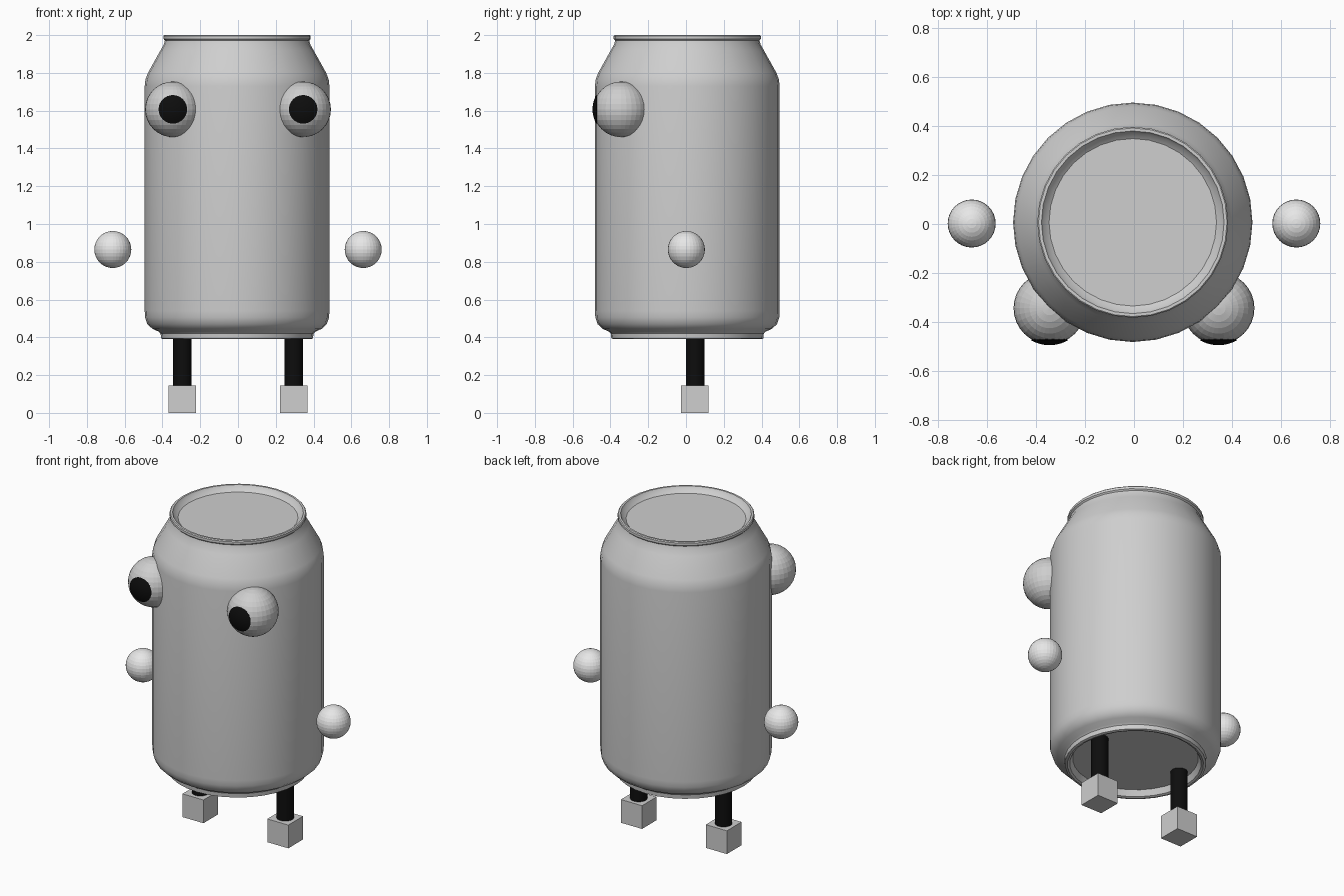
import bpy, bmesh, math
from mathutils import Matrix

if "Cube" in bpy.data.objects:
    bpy.data.objects.remove(bpy.data.objects["Cube"])


def material(name, value):
    m = bpy.data.materials.new(name)
    m.diffuse_color = (value, value, value, 1)
    m.use_nodes = True
    m.node_tree.nodes["Principled BSDF"].inputs["Base Color"].default_value = m.diffuse_color
    return m


METAL = material("grey metal", 0.62)
WHITE = material("off white", 0.88)
BLACK = material("black", 0.004)


def finish(name, bm, mat, loc, smooth=None):
    bmesh.ops.recalc_face_normals(bm, faces=bm.faces[:])
    me = bpy.data.meshes.new(name)
    bm.to_mesh(me)
    bm.free()
    me.materials.append(mat)
    ob = bpy.data.objects.new(name, me)
    ob.location = loc
    bpy.context.collection.objects.link(ob)
    if smooth:
        bpy.ops.object.select_all(action='DESELECT')
        ob.select_set(True)
        bpy.context.view_layer.objects.active = ob
        bpy.ops.object.shade_smooth_by_angle(angle=math.radians(smooth))
    return ob


def lathe(name, profile, mat, loc, sides=32, smooth=30, turn=None):
    """Revolve (radius, z) points around z; open ends are capped or closed to a tip."""
    bm = bmesh.new()
    rings = []
    for r, z in profile:
        if r == 0:
            rings.append([bm.verts.new((0, 0, z))] * sides)
        else:
            rings.append([bm.verts.new((r * math.cos(2 * math.pi * i / sides),
                                        r * math.sin(2 * math.pi * i / sides), z))
                          for i in range(sides)])
    for a, b in zip(rings, rings[1:]):
        for i in range(sides):
            j = (i + 1) % sides
            bm.faces.new(list(dict.fromkeys((a[i], a[j], b[j], b[i]))))
    for ring, (r, z) in ((rings[0], profile[0]), (rings[-1], profile[-1])):
        if r > 0:
            bm.faces.new(ring)
    if turn:
        bm.transform(turn)
    return finish(name, bm, mat, loc, smooth)


def ball(name, r, mat, loc):
    bm = bmesh.new()
    bmesh.ops.create_uvsphere(bm, u_segments=32, v_segments=16, radius=r)
    return finish(name, bm, mat, loc)


# Can body with recessed base, sloped shoulder, rolled rim and sunken lid
lathe("can_body", [
    (0.358, 0.43), (0.375, 0.395), (0.388, 0.39), (0.402, 0.394), (0.405, 0.42),
    (0.415, 0.43), (0.448, 0.445), (0.475, 0.47), (0.487, 0.505), (0.489, 0.54),
    (0.489, 1.73), (0.485, 1.765), (0.472, 1.80), (0.405, 1.92), (0.388, 1.95),
    (0.382, 1.972), (0.39, 1.98), (0.39, 1.995), (0.385, 2.0), (0.373, 2.0),
    (0.365, 1.985), (0.342, 1.968)], METAL, (-0.005, 0.007, 0))

# Pupil profile: thin shell cap just outside the eye ball
cap = [(0.151 * math.sin(math.radians(a)), 0.151 * math.cos(math.radians(a)))
       for a in (30, 24, 18, 12, 6)] + [(0, 0.151)]
cap = [(0.072, 0.126)] + cap
face_front = Matrix.Rotation(math.radians(90), 4, 'X')

for side, s in (("left", -1), ("right", 1)):
    # Eyes and pupils
    eye = (s * 0.345, -0.344, 1.607)
    ball(side + "_eye", 0.147, METAL, eye)
    lathe(side + "_pupil", cap, BLACK, eye, turn=face_front)

    # Floating hands
    ball(side + "_hand", 0.098, WHITE, (s * 0.663, 0.002, 0.865))

    # Legs and block feet
    x = s * 0.295
    lathe(side + "_leg", [(0.049, 0.13), (0.049, 0.45)], BLACK, (x, 0.048, 0))
    bm = bmesh.new()
    bmesh.ops.create_cube(bm, size=0.146)
    finish(side + "_foot", bm, METAL, (x, 0.047, 0.073))
